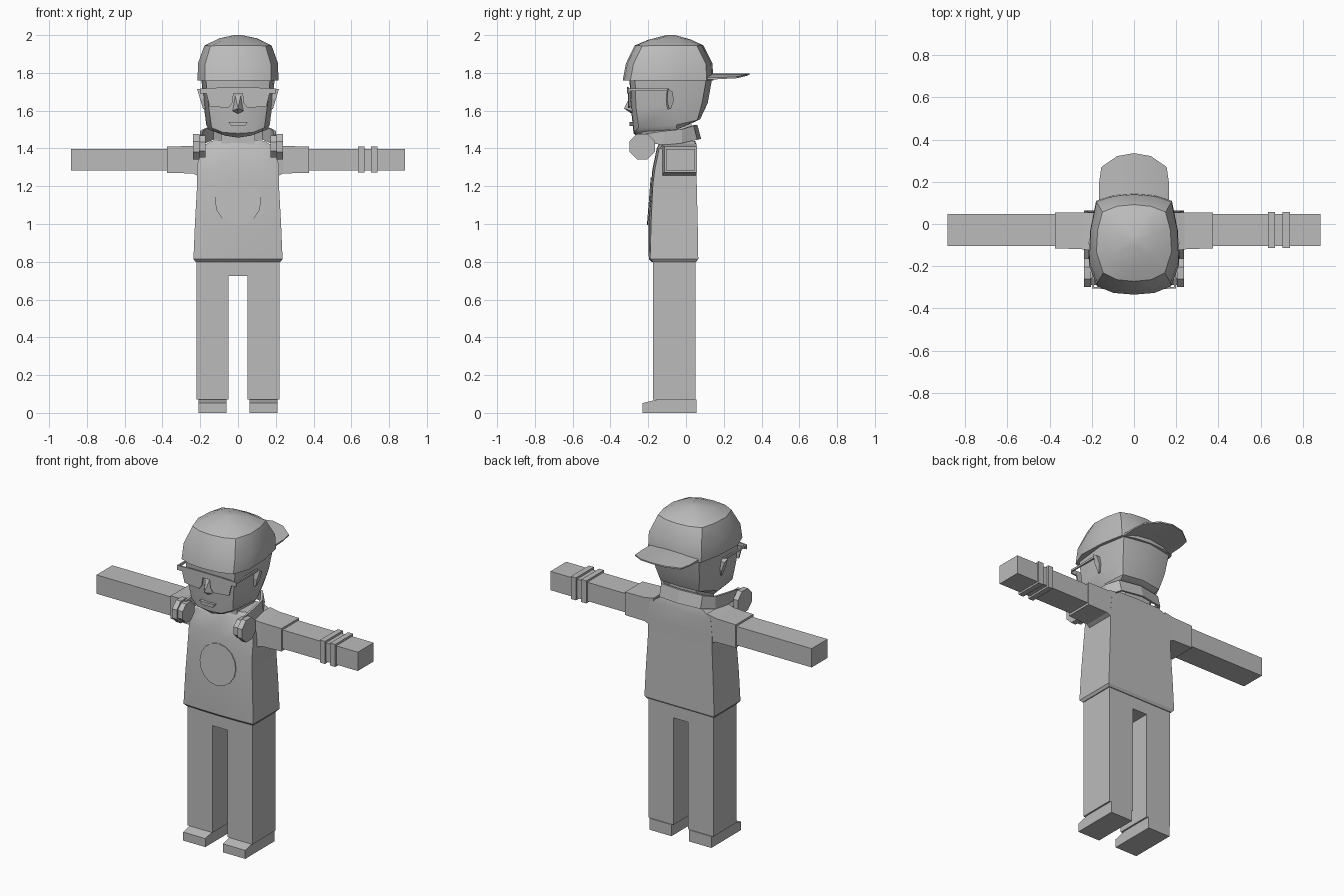
import bpy, bmesh, math
from mathutils import Vector

if "Cube" in bpy.data.objects:
    bpy.data.objects.remove(bpy.data.objects["Cube"])

grey = bpy.data.materials.new("plain_grey")
grey.diffuse_color = (0.5, 0.5, 0.5, 1)
grey.use_nodes = True
grey.node_tree.nodes["Principled BSDF"].inputs["Base Color"].default_value = grey.diffuse_color


def finish(name, bm, smooth=None):
    bmesh.ops.recalc_face_normals(bm, faces=bm.faces)
    me = bpy.data.meshes.new(name)
    bm.to_mesh(me)
    bm.free()
    me.materials.append(grey)
    ob = bpy.data.objects.new(name, me)
    bpy.context.collection.objects.link(ob)
    if smooth:
        bpy.ops.object.select_all(action='DESELECT')
        ob.select_set(True)
        bpy.context.view_layer.objects.active = ob
        bpy.ops.object.shade_smooth_by_angle(angle=math.radians(smooth))
    return ob


def loft(name, rings, smooth=None, closed=False):
    """Skin a list of equal-length rings, capping the ends."""
    bm = bmesh.new()
    vs = [[bm.verts.new(p) for p in r] for r in rings]
    pairs = list(zip(vs, vs[1:])) + ([(vs[-1], vs[0])] if closed else [])
    n = len(vs[0])
    for a, b in pairs:
        for i in range(n):
            j = (i + 1) % n
            bm.faces.new((a[i], a[j], b[j], b[i]))
    if not closed:
        bm.faces.new(vs[0])
        bm.faces.new(vs[-1])
    return finish(name, bm, smooth)


def sym(half):
    """Complete a half ring running from front centre to back centre."""
    return half + [(-x, y, z) for x, y, z in reversed(half[1:-1])]


def box(name, x0, x1, y0, y1, z0, z1):
    return loft(name, [[(x0, y0, z), (x1, y0, z), (x1, y1, z), (x0, y1, z)] for z in (z0, z1)])


def extrude_x(name, profile, x0, x1):
    return loft(name, [[(x, y, z) for y, z in profile] for x in (x0, x1)])


def octagon(y, z, r, n=8):
    return [(y + r * math.cos((i + .5) * 2 * math.pi / n),
             z + r * math.sin((i + .5) * 2 * math.pi / n)) for i in range(n)]


# Parts on both sides
for s, side in ((-1, "right"), (1, "left")):
    box(side + "_leg", s * .05, s * .22, -.175, .05, .07, .76)
    extrude_x(side + "_shoe", [(-.23, 0), (.055, 0), (.055, .07), (-.155, .07), (-.23, .052)],
              s * .06, s * .21)
    box(side + "_arm", s * .3, s * .885, -.105, .048, 1.283, 1.398)
    loft(side + "_sleeve", [[(s * x, y0, z0), (s * x, y1, z0), (s * x, y1, z1), (s * x, y0, z1)]
                            for x, y0, y1, z0, z1 in ((.18, -.13, .055, 1.24, 1.425),
                                                      (.24, -.12, .055, 1.268, 1.413),
                                                      (.375, -.115, .055, 1.27, 1.41))])
    # headphone cup and cushion
    extrude_x(side + "_headphone_cup", octagon(-.232, 1.41, .073), s * .205, s * .237)
    extrude_x(side + "_headphone_cushion", octagon(-.232, 1.41, .062), s * .172, s * .21)
    # ear: bent plate leaning outward
    loft(side + "_ear", [[(s * x, y, z) for y, z in ((-.10, 1.715), (-.075, 1.70), (-.07, 1.65),
                                                   (-.085, 1.605), (-.105, 1.60), (-.11, 1.66))]
                         if x < .18 else
                         [(s * (x + (z - 1.66) * .3), y, z) for y, z in
                          ((-.095, 1.715), (-.07, 1.70), (-.065, 1.65),
                           (-.08, 1.61), (-.09, 1.61), (-.10, 1.66))]
                         for x in (.155, .20)])
    # glasses temple
    box(side + "_temple", s * .19, s * .2, -.305, -.09, 1.705, 1.717)

# Hips
box("hips", -.22, .22, -.175, .05, .725, .83)

# Shirt body: z, half width, front centre, front corner, back
body = [(.80, .225, -.182, -.175, .055), (.815, .236, -.197, -.19, .065),
        (1.0, .228, -.20, -.185, .062), (1.2, .217, -.186, -.176, .057),
        (1.29, .217, -.178, -.165, .056), (1.40, .205, -.155, -.142, .056)]
rings = [sym([(0, f, z), (w * .6, f + .003, z), (w, c, z), (w, b, z), (0, b, z)])
         for z, w, f, c, b in body]
rings.append(sym([(0, -.14, 1.43), (.09, -.13, 1.445), (.14, -.10, 1.44),
                  (.14, .045, 1.44), (0, .05, 1.44)]))
loft("shirt", rings, 25)

# Round chest emblem plate
loft("chest_disc", [[(.122 * math.cos(a * math.pi / 8),
                      y + .028 * math.sin(a * math.pi / 8) * (.122 / .35),
                      1.12 + .125 * math.sin(a * math.pi / 8)) for a in range(16)]
                    for y in (-.197, -.192)])

# Neck
box("neck", -.09, .09, -.14, .03, 1.40, 1.56)

# Headphone band: tilted strip wrapping behind the neck
path = [(.20, -.23, 1.455), (.20, -.12, 1.455), (.185, -.02, 1.465), (.14, .05, 1.483), (0, .07, 1.488)]
path = path + [(-x, y, z) for x, y, z in reversed(path[:-1])]
band = []
for x, y, z in path:
    inn = Vector((-x, -.1 - y, 0)).normalized() * .014
    h = .02 if y < -.2 else .037
    lean = .01 if y > 0 else 0
    band.append([(x, y + lean, z - h), (x, y - lean, z + h),
                 (x + inn.x, y - lean + inn.y, z + h), (x + inn.x, y + lean + inn.y, z - h)])
loft("headphone_band", band)

# Head: jaw ring rises toward the back
loft("head", [
    sym([(0, -.255, 1.457), (.07, -.25, 1.468), (.125, -.225, 1.49), (.155, -.05, 1.50),
         (.12, .03, 1.535), (0, .045, 1.54)]),
    sym([(0, -.278, 1.48), (.08, -.275, 1.485), (.14, -.25, 1.51), (.168, -.05, 1.525),
         (.13, .06, 1.55), (0, .075, 1.555)]),
    sym([(0, -.292, 1.62), (.09, -.288, 1.62), (.155, -.265, 1.62), (.182, -.06, 1.63),
         (.15, .085, 1.64), (0, .115, 1.64)]),
    sym([(0, -.30, 1.78), (.1, -.295, 1.78), (.172, -.27, 1.78), (.195, -.06, 1.78),
         (.165, .11, 1.78), (0, .14, 1.78)])], 30)

# Face details
bm = bmesh.new()
nose = [bm.verts.new(p) for p in ((-.018, -.285, 1.70), (.018, -.285, 1.70), (.035, -.28, 1.595),
                                  (0, -.28, 1.578), (-.035, -.28, 1.595), (0, -.328, 1.612))]
for i in range(5):
    bm.faces.new((nose[i], nose[(i + 1) % 5], nose[5]))
bm.faces.new(nose[:5])
finish("nose", bm)
loft("mouth", [[(x, y, z) for x, z in ((-.052, 1.54), (0, 1.536), (.052, 1.54),
                                       (.035, 1.518), (-.035, 1.518))] for y in (-.299, -.27)])

# Sunglasses: brow bar and two lenses
for s, side in ((-1, "right"), (1, "left")):
    loft(side + "_lens", [[(s * x, y + d, z) for x, y, z in
                           ((.022, -.308, 1.70), (.17, -.303, 1.70), (.15, -.303, 1.622),
                            (.05, -.308, 1.615), (.03, -.308, 1.64))] for d in (0, .008)])
loft("glasses_brow", [[(x, y, 1.69), (x, y - .008, 1.69), (x, y - .008, z), (x, y, z)]
                      for x, y, z in ((-.2, -.298, 1.717), (-.1, -.301, 1.722), (0, -.304, 1.724),
                                      (.1, -.301, 1.722), (.2, -.298, 1.717))])

# Cap dome: z, half width, front, back
dome = [(1.76, .214, -.335, .145), (1.85, .212, -.318, .14), (1.945, .178, -.272, .092)]
rings = [sym([(0, f, z), (w * .45, f + .008, z), (w * .82, f + .04, z - .002), (w, f + .14, z),
              (w * .97, -.03, z), (w * .84, b - .035, z), (w * .45, b - .008, z), (0, b, z)])
         for z, w, f, b in dome]
rings.append(sym([(0, -.20, 1.975), (.04, -.195, 1.975), (.08, -.18, 1.973), (.1, -.14, 1.982),
                  (.1, -.04, 1.983), (.08, .02, 1.975), (.04, .03, 1.975), (0, .03, 1.975)]))
rings.append([(x * .2, -.08 + (y + .08) * .2, 2.0) for x, y, z in rings[-1]])
loft("cap_dome", rings, 32)

# Cap brim at the back, arched across its width
bm = bmesh.new()
brim = [(.165, .08, .165, .20), (.15, .09, .155, .27), (.08, .12, .08, .322), (0, .13, 0, .336)]
brim += [(-a, b, -c, d) for a, b, c, d in reversed(brim[:-1])]
rows = []
for a, b, c, d in brim:
    lift = 1.768 + .022 * (1 - (abs(a) / .165) ** 2)
    rows.append([(a, b, lift - .006), (c, d, lift), (c, d, lift + .008), (a, b, lift + .008)])
bm.free()
loft("cap_brim", rows, 30)

# Two wristbands on one arm
for i, x in enumerate((.635, .705)):
    box("wristband_%d" % (i + 1), x, x + .034, -.115, .058, 1.272, 1.41)
